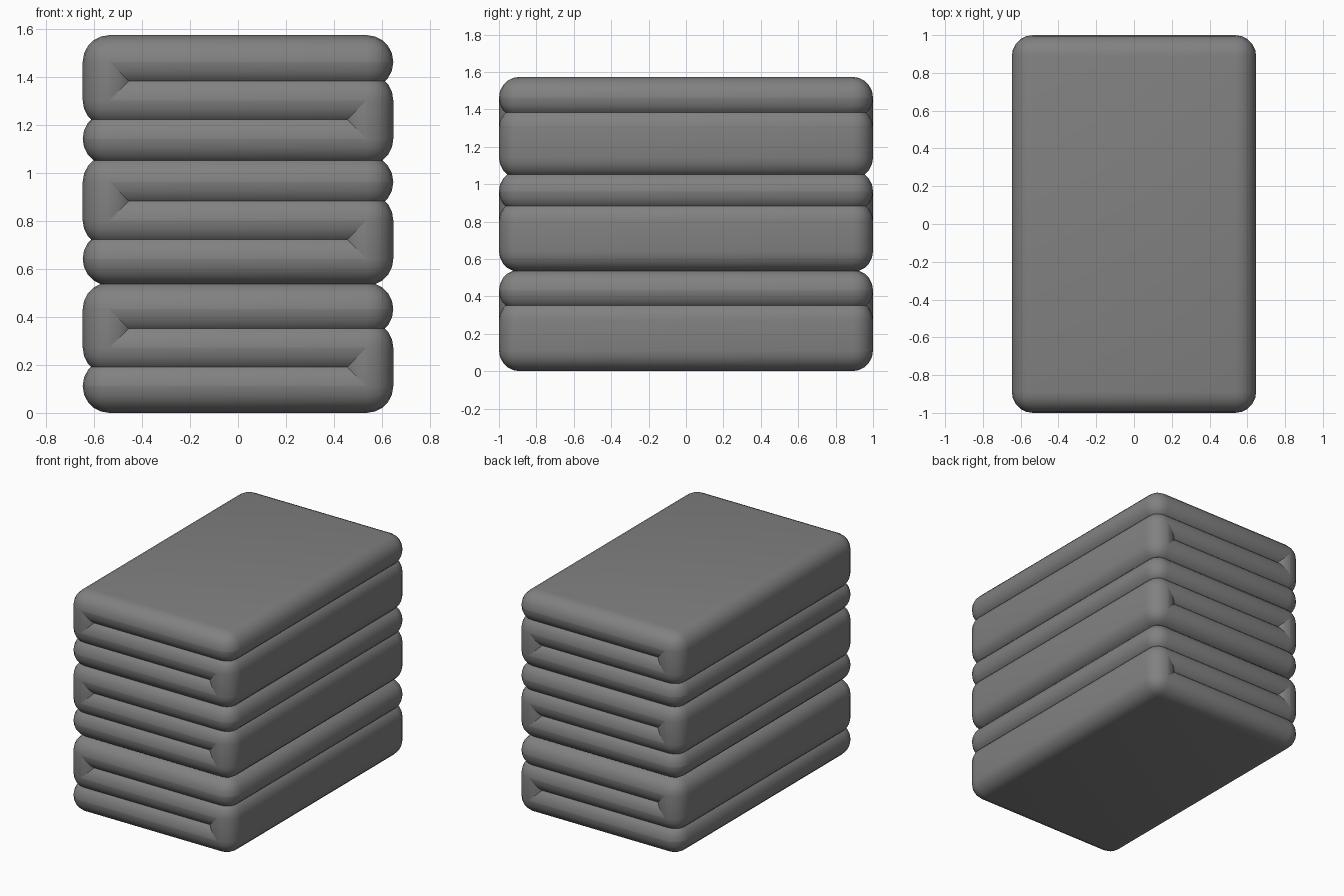
import bpy, bmesh
from mathutils import Matrix, Vector

if "Cube" in bpy.data.objects:
    bpy.data.objects.remove(bpy.data.objects["Cube"])

R = 0.112            # half thickness of the cloth
PITCH = 0.16         # spacing between folded layers
HALF_X, HALF_Y = 0.647, 1.0

# dark grey cloth
cloth = bpy.data.materials.new("dark_cloth")
cloth.diffuse_color = (0.22, 0.22, 0.22, 1)
cloth.use_nodes = True
cloth.node_tree.nodes["Principled BSDF"].inputs["Base Color"].default_value = cloth.diffuse_color


def rounded_box(bm, x0, x1, z0, z1):
    """Add a full-depth box with all edges rounded by the cloth radius."""
    size = Vector((x1 - x0, 2 * HALF_Y, z1 - z0))
    centre = Vector(((x0 + x1) / 2, 0, (z0 + z1) / 2))
    part = bmesh.new()
    bmesh.ops.create_cube(part, size=1, matrix=Matrix.Translation(centre) @ Matrix.Diagonal(size).to_4x4())
    bmesh.ops.bevel(part, geom=part.edges[:], offset=R - 0.0005, segments=5,
                    profile=0.5, affect='EDGES', clamp_overlap=True)
    tmp = bpy.data.meshes.new("tmp")
    part.to_mesh(tmp)
    part.free()
    bm.from_mesh(tmp)
    bpy.data.meshes.remove(tmp)


def folded_towel(name, z):
    bm = bmesh.new()
    # three stacked layers
    for i in range(3):
        rounded_box(bm, -HALF_X, HALF_X, z + i * PITCH, z + i * PITCH + 2 * R)
    # lower fold on the right, upper fold on the left
    rounded_box(bm, HALF_X - 2 * R, HALF_X, z, z + PITCH + 2 * R)
    rounded_box(bm, -HALF_X, -HALF_X + 2 * R, z + PITCH, z + 2 * PITCH + 2 * R)
    mesh = bpy.data.meshes.new(name)
    bm.to_mesh(mesh)
    bm.free()
    mesh.materials.append(cloth)
    obj = bpy.data.objects.new(name, mesh)
    bpy.context.collection.objects.link(obj)
    for p in mesh.polygons:
        p.use_smooth = True
    return obj


# stack of three towels, pressed slightly into each other
for name, z in (("bottom_towel", 0.0), ("middle_towel", 0.53), ("top_towel", 1.03)):
    folded_towel(name, z)
